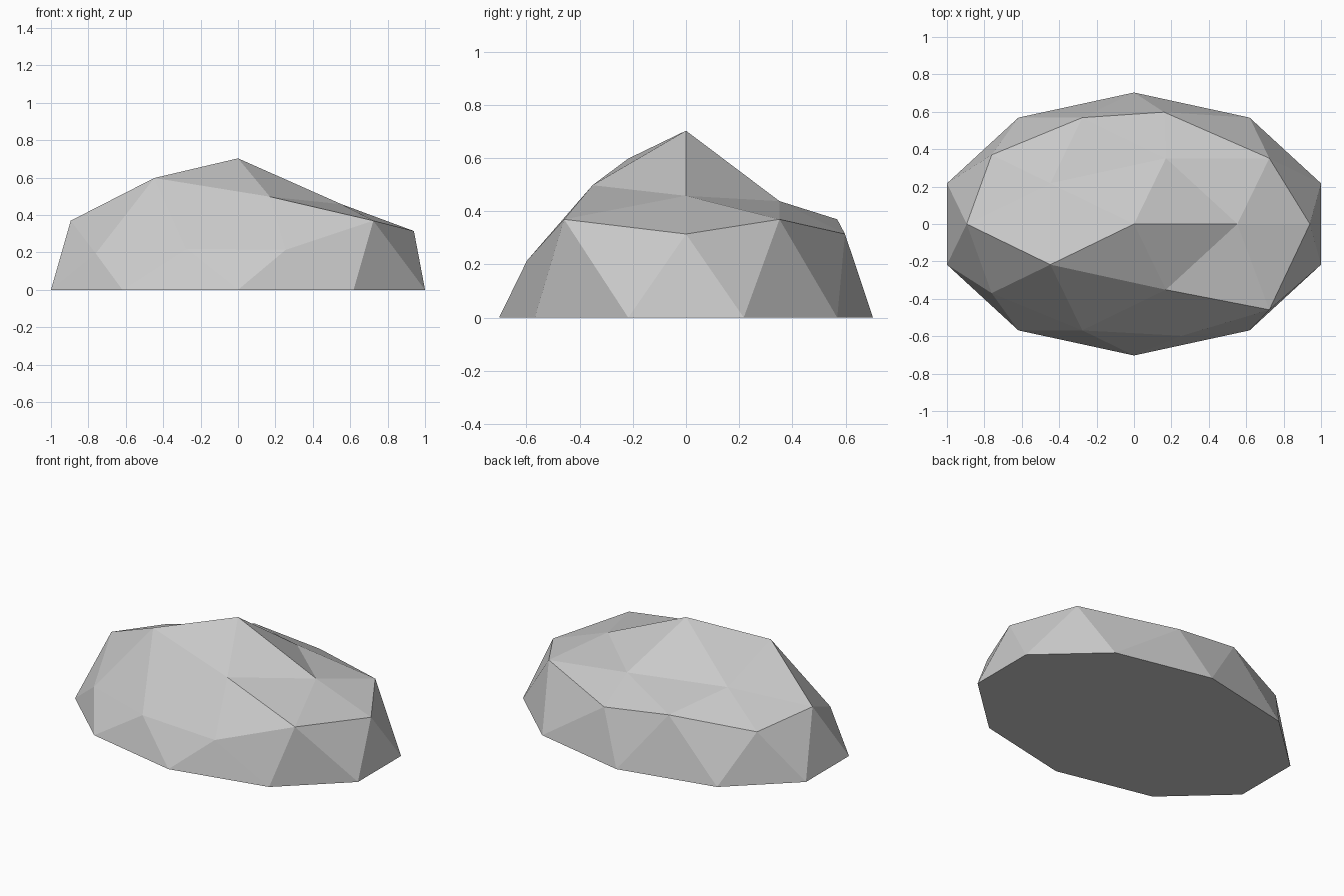
import bpy
import bmesh
from mathutils import Vector

cube = bpy.data.objects.get("Cube")
if cube:
    bpy.data.objects.remove(cube, do_unlink=True)

# Stone grey material
stone = bpy.data.materials.new("stone_grey")
stone.use_nodes = True
colour = (0.59, 0.59, 0.59, 1.0)
stone.diffuse_color = colour
bsdf = stone.node_tree.nodes["Principled BSDF"]
bsdf.inputs["Base Color"].default_value = colour
bsdf.inputs["Roughness"].default_value = 0.9

# Faceted half ball, stretched sideways
bm = bmesh.new()
bmesh.ops.create_icosphere(bm, subdivisions=2, radius=1.0)
below = [v for v in bm.verts if v.co.z < -0.1]
bmesh.ops.delete(bm, geom=below, context="VERTS")
for v in bm.verts:
    if abs(v.co.z) < 0.01:
        v.co.z = 0.0
bmesh.ops.scale(bm, vec=(1.0515, 0.703, 0.703), verts=bm.verts)

# Chipped corners: where each one is, and how far it is knocked
chips = [
    ((0.55, 0.00, 0.60), (0, 0, -0.14)),
    ((0.17, 0.35, 0.60), (0, 0, -0.16)),
    ((0.17, -0.35, 0.60), (0, 0, -0.10)),
    ((-0.45, 0.22, 0.60), (0, 0, -0.14)),
    ((0.29, 0.60, 0.31), (-0.13, 0, 0)),
    ((0.29, -0.60, 0.31), (-0.035, 0, -0.10)),
    ((-0.76, -0.37, 0.31), (0, 0, -0.12)),
    ((-0.28, -0.57, 0.37), (0, 0, -0.15)),
    ((0.72, -0.35, 0.37), (0, -0.107, 0)),
]
for place, knock in chips:
    corner = min(bm.verts, key=lambda v: (v.co - Vector(place)).length)
    corner.co += Vector(knock)

# Flat underside
rim = [e for e in bm.edges if e.is_boundary]
bmesh.ops.contextual_create(bm, geom=rim)
bmesh.ops.recalc_face_normals(bm, faces=bm.faces)
for face in bm.faces:
    face.smooth = False

mesh = bpy.data.meshes.new("boulder")
bm.to_mesh(mesh)
bm.free()
mesh.materials.append(stone)
boulder = bpy.data.objects.new("boulder", mesh)
bpy.context.collection.objects.link(boulder)
